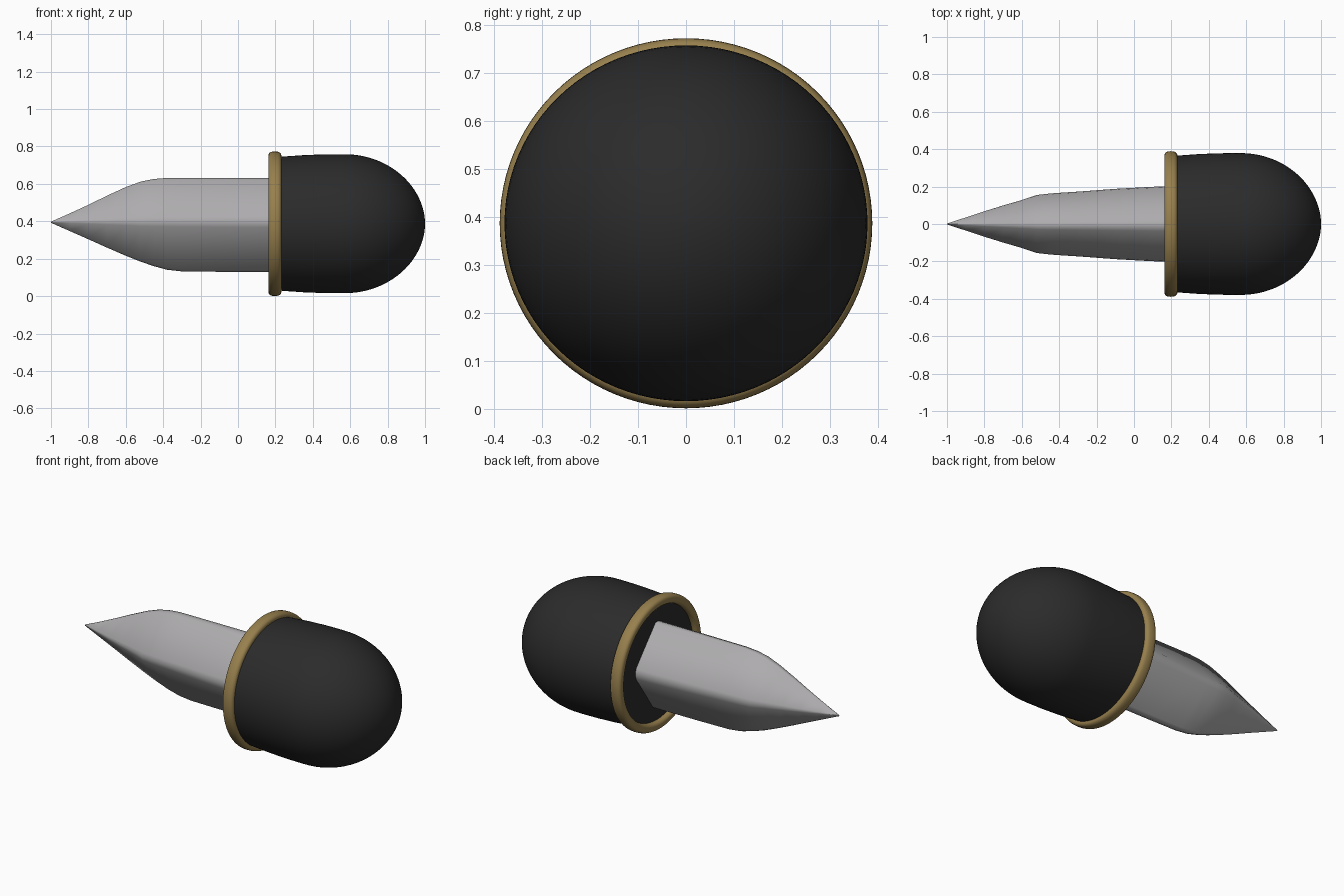
import bpy, bmesh, math

if "Cube" in bpy.data.objects:
    bpy.data.objects.remove(bpy.data.objects["Cube"])

CZ = 0.387  # height of the long axis


def material(name, rgb):
    m = bpy.data.materials.new(name)
    m.diffuse_color = (*rgb, 1)
    m.use_nodes = True
    m.node_tree.nodes["Principled BSDF"].inputs["Base Color"].default_value = m.diffuse_color
    return m


def loft(name, rings, mat, angle, closed=False):
    """Skin equal-length rings of points; cap both ends unless closed."""
    bm = bmesh.new()
    loops = [[bm.verts.new(p) for p in ring] for ring in rings]
    n = len(loops[0])
    pairs = list(zip(loops, loops[1:]))
    if closed:
        pairs.append((loops[-1], loops[0]))
    for a, b in pairs:
        for i in range(n):
            j = (i + 1) % n
            bm.faces.new((a[i], a[j], b[j], b[i]))
    if not closed:
        bm.faces.new(loops[0])
        bm.faces.new(loops[-1])
    bmesh.ops.recalc_face_normals(bm, faces=bm.faces)
    me = bpy.data.meshes.new(name)
    bm.to_mesh(me)
    bm.free()
    me.materials.append(mat)
    ob = bpy.data.objects.new(name, me)
    bpy.context.collection.objects.link(ob)
    bpy.context.view_layer.objects.active = ob
    ob.select_set(True)
    bpy.ops.object.shade_smooth_by_angle(angle=math.radians(angle))
    ob.select_set(False)
    return ob


def circle(x, r, zs, n=96):
    return [(x, r * math.cos(2 * math.pi * i / n),
             CZ + zs * r * math.sin(2 * math.pi * i / n)) for i in range(n)]


steel = material("steel grey", (0.42, 0.41, 0.42))
brass = material("brass", (0.31, 0.215, 0.075))
black = material("grip black", (0.024, 0.024, 0.024))

# Grip: nearly straight barrel with a domed end
profile = [(0.19, 0.362), (0.25, 0.367), (0.35, 0.374), (0.45, 0.378), (0.55, 0.379)]
for i in range(1, 25):
    t = math.radians(89.7) * i / 24
    profile.append((0.57 + 0.43 * math.sin(t), 0.379 * math.cos(t) ** 1.03))
loft("grip", [circle(x, r, 0.98) for x, r in profile], black, 50)

# Collar: rounded band around the mouth of the grip
band = []
for i in range(24):
    a = 2 * math.pi * i / 24
    c, s = math.cos(a), math.sin(a)
    band.append((0.197 + 0.035 * math.copysign(abs(c) ** 0.75, c),
                 0.362 + 0.027 * math.copysign(abs(s) ** 0.75, s)))
loft("collar", [circle(x, r, 0.993) for x, r in band], brass, 50, closed=True)

# Blade: diamond section, stations are x, top z, bottom z, half width
stations = [(-1.0, 0.398, 0.392, 0.002), (-0.9, 0.442, 0.348, 0.035),
            (-0.8, 0.488, 0.304, 0.068), (-0.7, 0.537, 0.259, 0.099),
            (-0.6, 0.583, 0.216, 0.128), (-0.52, 0.612, 0.184, 0.155),
            (-0.45, 0.626, 0.160, 0.163), (-0.38, 0.632, 0.141, 0.168),
            (-0.30, 0.632, 0.132, 0.173), (-0.1, 0.632, 0.130, 0.188),
            (0.1, 0.632, 0.130, 0.199), (0.25, 0.632, 0.130, 0.203)]


def section(x, top, bot, w):
    k = w / 0.2
    mid = 0.397
    e = 0.025 * k  # half width of the blunted top and bottom edges
    d = 0.012 * k
    return [(x, e - d, top - 0.03 * d), (x, w * 0.97, mid + 0.03 * k), (x, w, mid),
            (x, w * 0.97, mid - 0.03 * k), (x, e + d, bot + 0.01 * k), (x, d, bot),
            (x, -e + d, bot + 0.01 * k), (x, -w * 0.97, mid - 0.03 * k), (x, -w, mid),
            (x, -w * 0.97, mid + 0.03 * k), (x, -e - d, top - 0.01 * k), (x, -d, top)]


loft("blade", [section(*s) for s in stations], steel, 60)
